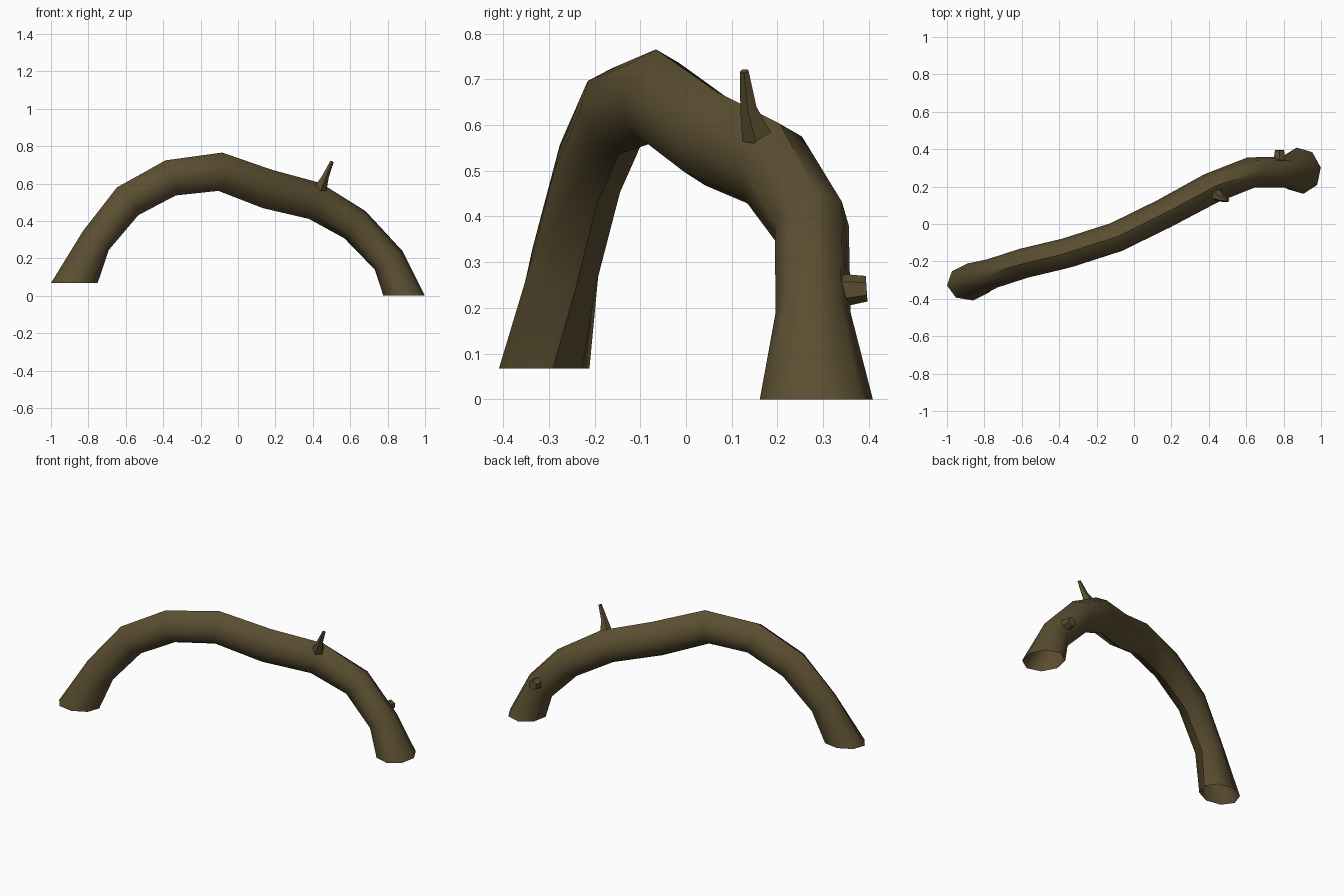
import bpy, bmesh, math
from mathutils import Vector

if "Cube" in bpy.data.objects:
    bpy.data.objects.remove(bpy.data.objects["Cube"])

bark = bpy.data.materials.new("brown bark")
bark.diffuse_color = (0.105, 0.077, 0.031, 1)
bark.use_nodes = True
bark.node_tree.nodes["Principled BSDF"].inputs["Base Color"].default_value = bark.diffuse_color
Z = Vector((0, 0, 1))


def tube(name, rings, caps):
    """Skin a list of vertex rings, optionally closing the last one."""
    bm = bmesh.new()
    loops = [[bm.verts.new(p) for p in r] for r in rings]
    n = len(loops[0])
    for a, b in zip(loops, loops[1:]):
        for i in range(n):
            j = (i + 1) % n
            bm.faces.new((a[i], a[j], b[j], b[i]))
    if caps:
        bm.faces.new(loops[-1])
    bmesh.ops.recalc_face_normals(bm, faces=bm.faces)
    # open tubes: make sure the normals point away from the first ring centre
    c = sum((v.co for v in loops[0]), Vector()) / n
    bm.faces.ensure_lookup_table()
    f = bm.faces[0]
    if f.normal.dot(f.calc_center_median() - c) < 0:
        bmesh.ops.reverse_faces(bm, faces=bm.faces)
    me = bpy.data.meshes.new(name)
    bm.to_mesh(me)
    bm.free()
    me.materials.append(bark)
    ob = bpy.data.objects.new(name, me)
    bpy.context.collection.objects.link(ob)
    bpy.ops.object.select_all(action='DESELECT')
    bpy.context.view_layer.objects.active = ob
    ob.select_set(True)
    bpy.ops.object.shade_smooth_by_angle(angle=math.radians(50))


def ring(c, u, v, n, phase=0.0):
    return [Vector(c) + u * math.cos(a) + v * math.sin(a)
            for a in (phase + 2 * math.pi * i / n for i in range(n))]


# Arched trunk: centre x, y, z, then half width and half height of the section
path = [(-0.875, -0.31, 0.068, 0.100, 0.126),
        (-0.760, -0.265, 0.295, 0.080, 0.089),
        (-0.590, -0.21, 0.505, 0.080, 0.095),
        (-0.360, -0.155, 0.630, 0.080, 0.098),
        (-0.095, -0.07, 0.663, 0.080, 0.103),
        (0.160, 0.055, 0.570, 0.080, 0.106),
        (0.410, 0.19, 0.507, 0.083, 0.102),
        (0.625, 0.275, 0.380, 0.083, 0.093),
        (0.805, 0.278, 0.190, 0.082, 0.089),
        (0.888, 0.285, 0.0, 0.125, 0.112)]
pts = [Vector(p[:3]) for p in path]
rings = []
for i, p in enumerate(path):
    t = pts[min(i + 1, len(pts) - 1)] - pts[max(i - 1, 0)]
    side = Z.cross(t).normalized()
    if i in (0, len(path) - 1):          # level cut at the ground ends
        t = Z if i == 0 else -Z
        side = Vector((-0.15, 1, 0)).normalized()
    up = t.normalized().cross(side).normalized()
    rings.append(ring(p[:3], side * p[3], up * p[4], 8))
tube("arched_trunk", rings, False)


# Broken twigs: centres with radii, ending in a flat tip
def twig(name, stops, ref, sides):
    out = []
    for i, s in enumerate(stops):
        a, b = stops[max(i - 1, 0)], stops[min(i + 1, len(stops) - 1)]
        t = (Vector(b[:3]) - Vector(a[:3])).normalized()
        u = t.cross(ref).normalized()
        out.append(ring(s[:3], u * s[3], t.cross(u) * s[3], sides, math.pi / 6))
    tube(name, out, True)


twig("top_twig", [(0.44, 0.157, 0.575, 0.036), (0.468, 0.137, 0.64, 0.019),
                  (0.502, 0.128, 0.718, 0.010)], Vector((0, 1, 0)), 5)
twig("back_twig", [(0.778, 0.335, 0.238, 0.037), (0.778, 0.395, 0.242, 0.028)], Z, 6)
